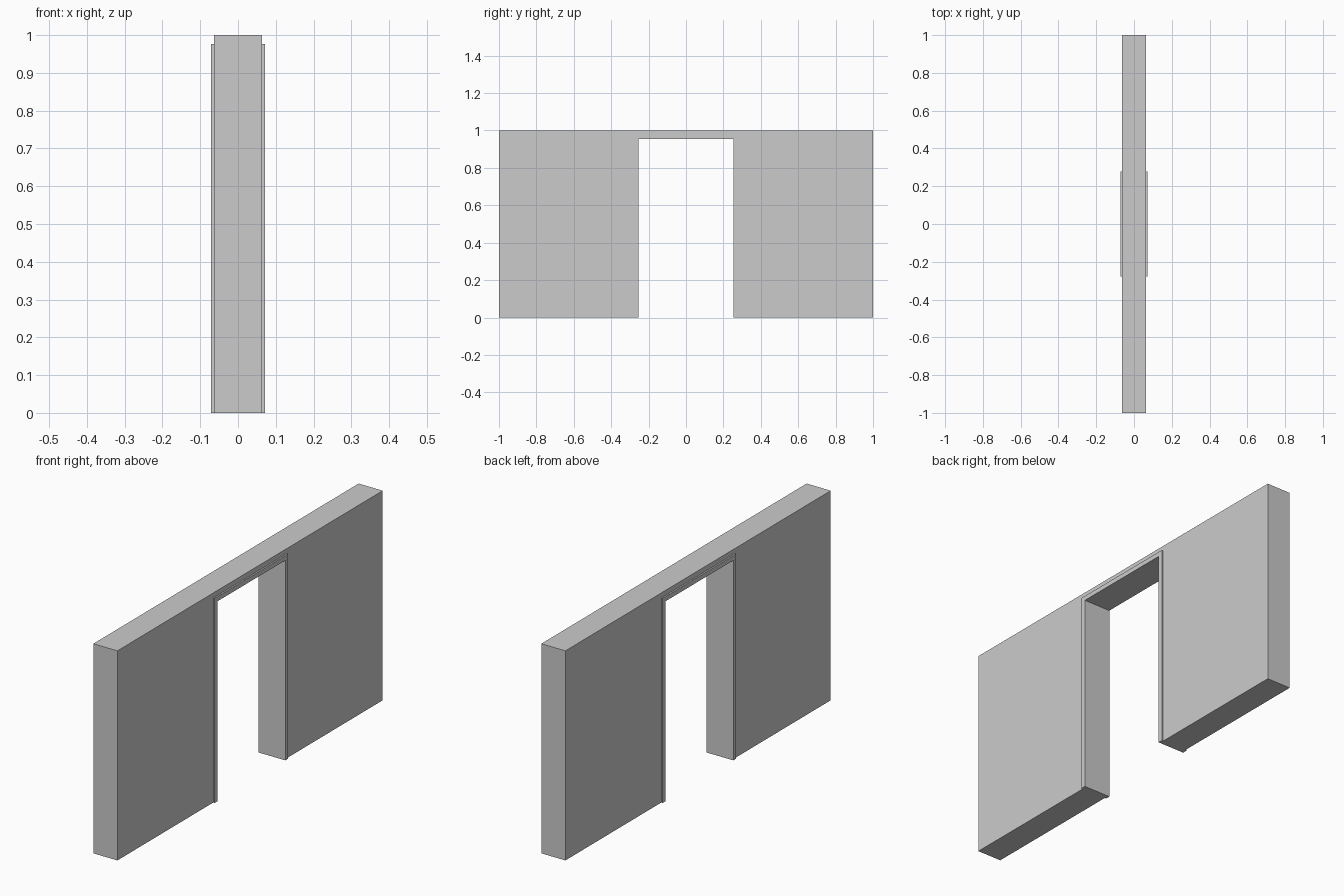
import bpy, bmesh

if "Cube" in bpy.data.objects:
    bpy.data.objects.remove(bpy.data.objects["Cube"])


def arch(name, outer_y, outer_z, inner_y, inner_z, x0, x1):
    """Upside-down U profile in the YZ plane, extruded from x0 to x1."""
    profile = [(-outer_y, 0), (-inner_y, 0), (-inner_y, inner_z), (inner_y, inner_z),
               (inner_y, 0), (outer_y, 0), (outer_y, outer_z), (-outer_y, outer_z)]
    bm = bmesh.new()
    face = bm.faces.new([bm.verts.new((x0, y, z)) for y, z in profile])
    result = bmesh.ops.extrude_face_region(bm, geom=[face])
    moved = [v for v in result["geom"] if isinstance(v, bmesh.types.BMVert)]
    bmesh.ops.translate(bm, verts=moved, vec=(x1 - x0, 0, 0))
    bmesh.ops.recalc_face_normals(bm, faces=bm.faces)
    mesh = bpy.data.meshes.new(name)
    bm.to_mesh(mesh)
    bm.free()
    obj = bpy.data.objects.new(name, mesh)
    bpy.context.collection.objects.link(obj)
    return obj


WALL_X, TRIM_X = 0.0635, 0.071
OPEN_Y, OPEN_Z = 0.255, 0.954
TRIM_W = 0.022

# Wall with doorway
arch("wall", 1.0, 1.0, OPEN_Y, OPEN_Z, -WALL_X, WALL_X)

# Door trim on both faces of the wall
for side, s in (("right", 1), ("left", -1)):
    arch("door_trim_" + side, OPEN_Y + TRIM_W, OPEN_Z + TRIM_W, OPEN_Y, OPEN_Z,
         s * WALL_X, s * TRIM_X)
